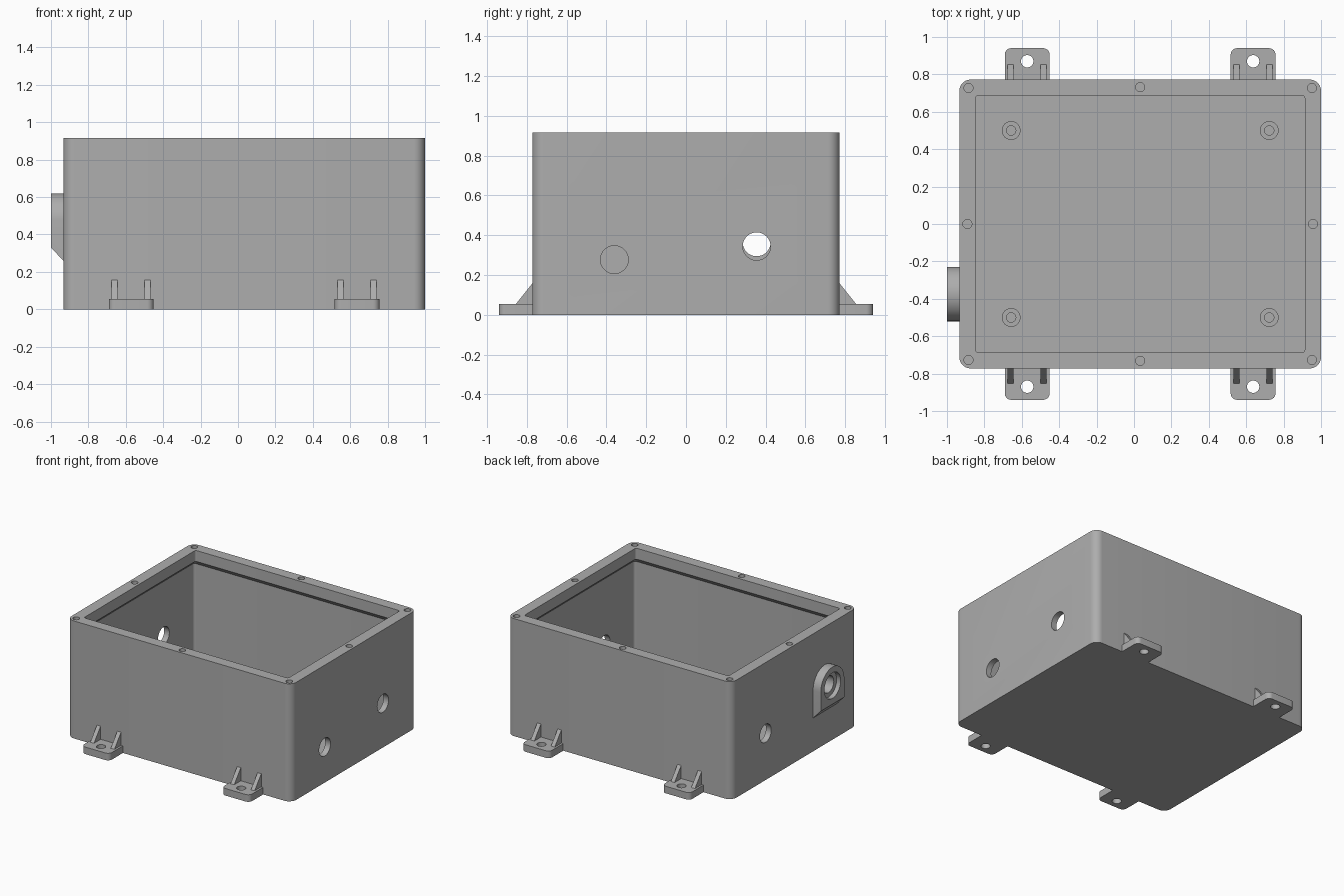
import bpy, bmesh, math
from mathutils import Vector

cube = bpy.data.objects.get("Cube")
if cube:
    bpy.data.objects.remove(cube, do_unlink=True)

# Single plain grey material
grey = bpy.data.materials.new("plain_grey")
grey.use_nodes = True
colour = (0.42, 0.42, 0.42, 1)
grey.diffuse_color = colour
grey.node_tree.nodes["Principled BSDF"].inputs["Base Color"].default_value = colour

CX = 0.033               # box centre in x
HX, HY, TOP = 0.967, 0.772, 0.915
WALL_X = CX - HX         # outer face of the port wall


def rounded_rect(cx, cy, hx, hy, r, z, segs=8):
    pts = []
    for k, (sx, sy) in enumerate([(1, 1), (-1, 1), (-1, -1), (1, -1)]):
        for i in range(segs + 1):
            a = math.pi / 2 * (k + i / segs)
            pts.append((cx + sx * (hx - r) + r * math.cos(a),
                        cy + sy * (hy - r) + r * math.sin(a), z))
    return pts


def circle(c, axis, r, n=40):
    out = []
    for i in range(n):
        a, b = r * math.cos(2 * math.pi * i / n), r * math.sin(2 * math.pi * i / n)
        offset = (a, b, 0) if axis == "z" else (0, a, b)
        out.append(Vector(c) + Vector(offset))
    return out


def loft(name, loops):
    """Join equal-length loops with quads and cap both ends."""
    bm = bmesh.new()
    rings = [[bm.verts.new(p) for p in loop] for loop in loops]
    n = len(rings[0])
    for a, b in zip(rings, rings[1:]):
        for i in range(n):
            j = (i + 1) % n
            bm.faces.new((a[i], a[j], b[j], b[i]))
    bm.faces.new(rings[0])
    bm.faces.new(rings[-1])
    bmesh.ops.recalc_face_normals(bm, faces=bm.faces)
    mesh = bpy.data.meshes.new(name)
    bm.to_mesh(mesh)
    bm.free()
    mesh.materials.append(grey)
    obj = bpy.data.objects.new(name, mesh)
    bpy.context.collection.objects.link(obj)
    return obj


def cylinder(name, c, axis, r, length):
    step = Vector((0, 0, length) if axis == "z" else (length, 0, 0))
    return loft(name, [circle(c, axis, r), circle(Vector(c) + step, axis, r)])


def select_only(obj):
    bpy.ops.object.select_all(action="DESELECT")
    obj.select_set(True)
    bpy.context.view_layer.objects.active = obj


def drill(obj, holes):
    for hole in holes:
        cutter = cylinder("cutter", *hole)
        cutter.hide_render = True
        mod = obj.modifiers.new("hole", "BOOLEAN")
        mod.operation, mod.solver, mod.object = "DIFFERENCE", "EXACT", cutter
        select_only(obj)
        bpy.ops.object.modifier_apply(modifier=mod.name)
        bpy.data.objects.remove(cutter, do_unlink=True)


parts = []

# Open box with a thick rim that slopes out to thinner walls
body = loft("enclosure_body", [
    rounded_rect(CX, 0, HX, HY, 0.06, 0),
    rounded_rect(CX, 0, HX, HY, 0.06, TOP),
    rounded_rect(CX, 0, 0.88, 0.687, 0.015, TOP),
    rounded_rect(CX, 0, 0.88, 0.687, 0.015, 0.83),
    rounded_rect(CX, 0, 0.922, 0.729, 0.02, 0.788),
    rounded_rect(CX, 0, 0.922, 0.729, 0.02, 0.045),
])
screws = [(sx * 0.918, sy * 0.727) for sx in (-1, 1) for sy in (-1, 1)]
screws += [(0, 0.732), (0, -0.732), (0.924, 0), (-0.924, 0)]
holes = [((CX + x, y, 0.835), "z", 0.024, 0.2) for x, y in screws]
holes += [
    ((0.9, -0.36, 0.277), "x", 0.07, 0.2),
    ((0.9, 0.355, 0.344), "x", 0.07, 0.2),
    ((-1.05, 0.355, 0.364), "x", 0.07, 0.2),
    ((-1.05, -0.375, 0.475), "x", 0.065, 0.2),
]
drill(body, holes)
parts.append(body)


# Arched cable port with a sloped underside and a stepped bore
def arch(x, bottom):
    y0, z0, r = -0.375, 0.475, 0.145
    pts = [(x, y0 + r * math.cos(math.pi * i / 24), z0 + r * math.sin(math.pi * i / 24))
           for i in range(25)]
    return pts + [(x, y0 - r, bottom), (x, y0 + r, bottom)]


port = loft("cable_port", [arch(-1, 0.33), arch(WALL_X, 0.26)])
drill(port, [((-1.1, -0.375, 0.475), "x", 0.1, 0.135),
             ((-1.1, -0.375, 0.475), "x", 0.065, 0.25)])
parts.append(port)

# Hollow standoffs on the floor
for sx in (-1, 1):
    for sy in (-1, 1):
        c = (CX + sx * 0.69, sy * 0.5)
        post = loft("standoff", [circle((*c, z), "z", r) for z, r in
                                 [(0.04, 0.05), (0.11, 0.05), (0.11, 0.025), (0.05, 0.025)]])
        parts.append(post)

# Mounting feet, each with a bolt hole and two triangular ribs
for sx in (-1, 1):
    for sy in (-1, 1):
        fx = CX + sx * 0.604
        outline = [rounded_rect(fx, sy * 0.85, 0.12, 0.09, 0.035, z) for z in (0, 0.055)]
        # Square off the corners that meet the wall
        for loop in outline:
            for i, (x, y, z) in enumerate(loop):
                if abs(y) < 0.8:
                    loop[i] = (fx + math.copysign(0.12, x - fx), y, z)
        foot = loft("mounting_foot", outline)
        drill(foot, [((fx, sy * 0.87, -0.1), "z", 0.033, 0.3)])
        parts.append(foot)
        for side in (-1, 1):
            rx = fx + side * 0.088
            tri = [(0.765, 0.05), (0.854, 0.05), (0.854, 0.055), (0.772, 0.157), (0.765, 0.157)]
            parts.append(loft("foot_rib", [[(rx + d, sy * y, z) for y, z in tri]
                                           for d in (-0.016, 0.016)]))

for obj in parts:
    select_only(obj)
    bpy.ops.object.shade_smooth_by_angle(angle=math.radians(30))
